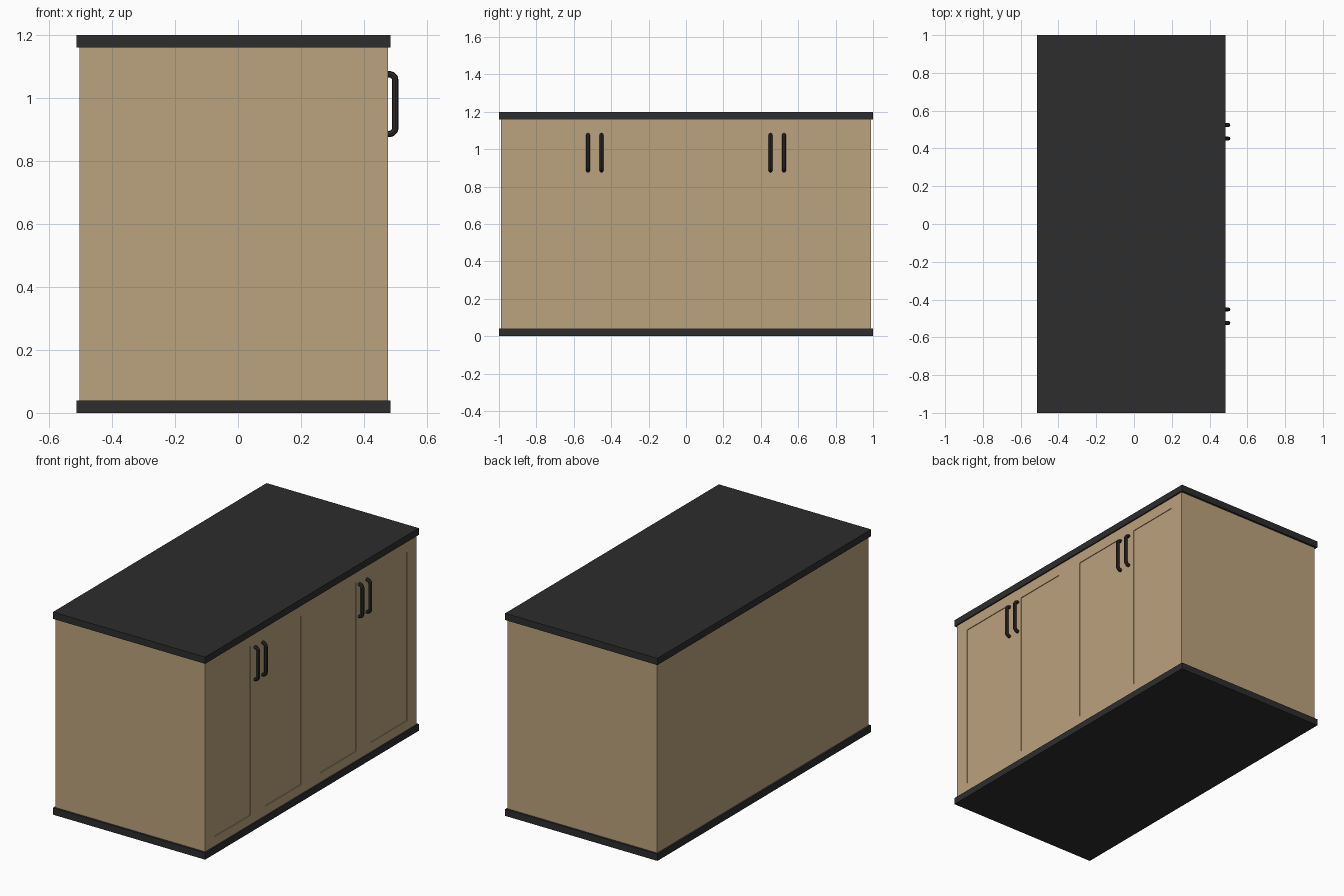
import bpy, bmesh
from mathutils import Vector

if "Cube" in bpy.data.objects:
    bpy.data.objects.remove(bpy.data.objects["Cube"])


def material(name, rgb):
    m = bpy.data.materials.new(name)
    m.diffuse_color = (*rgb, 1)
    m.use_nodes = True
    m.node_tree.nodes["Principled BSDF"].inputs["Base Color"].default_value = m.diffuse_color
    return m


wood = material("light_wood", (0.50, 0.36, 0.205))
dark = material("charcoal", (0.026, 0.026, 0.026))


def box_bmesh(lo, hi):
    bm = bmesh.new()
    bmesh.ops.create_cube(bm, size=1)
    for v in bm.verts:
        v.co = Vector([l + (c + 0.5) * (h - l) for l, h, c in zip(lo, hi, v.co)])
    return bm


def finish(bm, name, mat):
    me = bpy.data.meshes.new(name)
    bm.to_mesh(me)
    bm.free()
    me.materials.append(mat)
    ob = bpy.data.objects.new(name, me)
    bpy.context.collection.objects.link(ob)
    return ob


# Base and worktop slabs
for name, z in (("base_slab", 0.0), ("worktop", 1.16)):
    finish(box_bmesh((-0.513, -1, z), (0.485, 1, z + 0.04)), name, dark)

# Cabinet body with four shallow door panels recessed in the right side
X = 0.477
bm = box_bmesh((-0.503, -0.988, 0.04), (X, 0.988, 1.16))
panels = [(-0.90, -0.565), (-0.425, -0.09), (0.09, 0.425), (0.565, 0.90)]
z0, z1 = 0.095, 1.095


def cut(co, no):
    geom = bm.verts[:] + bm.edges[:] + bm.faces[:]
    bmesh.ops.bisect_plane(bm, geom=geom, plane_co=co, plane_no=no)


for y in (y for pair in panels for y in pair):
    cut((0, y, 0), (0, 1, 0))
for z in (z0, z1):
    cut((0, 0, z), (0, 0, 1))
bm.normal_update()
doors = []
for f in bm.faces:
    c = f.calc_center_median()
    if f.normal.x > 0.9 and z0 < c.z < z1 and any(a < c.y < b for a, b in panels):
        doors.append(f)
bmesh.ops.inset_individual(bm, faces=doors, thickness=0.0005, depth=-0.004)
finish(bm, "cabinet_body", wood)

# Bow handles, in pairs on the door edges
half = [(0.472, 0.095), (0.482, 0.095), (0.491, 0.092), (0.498, 0.084), (0.5, 0.074)]
path = half + [(x, -z) for x, z in reversed(half)]
for i, y in enumerate((-0.524, -0.452, 0.452, 0.524)):
    cu = bpy.data.curves.new("handle_%d" % (i + 1), "CURVE")
    cu.dimensions = "3D"
    cu.bevel_depth = 0.0102
    cu.bevel_resolution = 2
    cu.use_fill_caps = True
    sp = cu.splines.new("POLY")
    sp.points.add(len(path) - 1)
    for p, (x, z) in zip(sp.points, path):
        p.co = (x, y, 0.981 + z, 1)
    cu.materials.append(dark)
    ob = bpy.data.objects.new(cu.name, cu)
    bpy.context.collection.objects.link(ob)
    bpy.ops.object.select_all(action="DESELECT")
    ob.select_set(True)
    bpy.context.view_layer.objects.active = ob
    bpy.ops.object.convert(target="MESH")
    bpy.ops.object.shade_smooth_by_angle()
